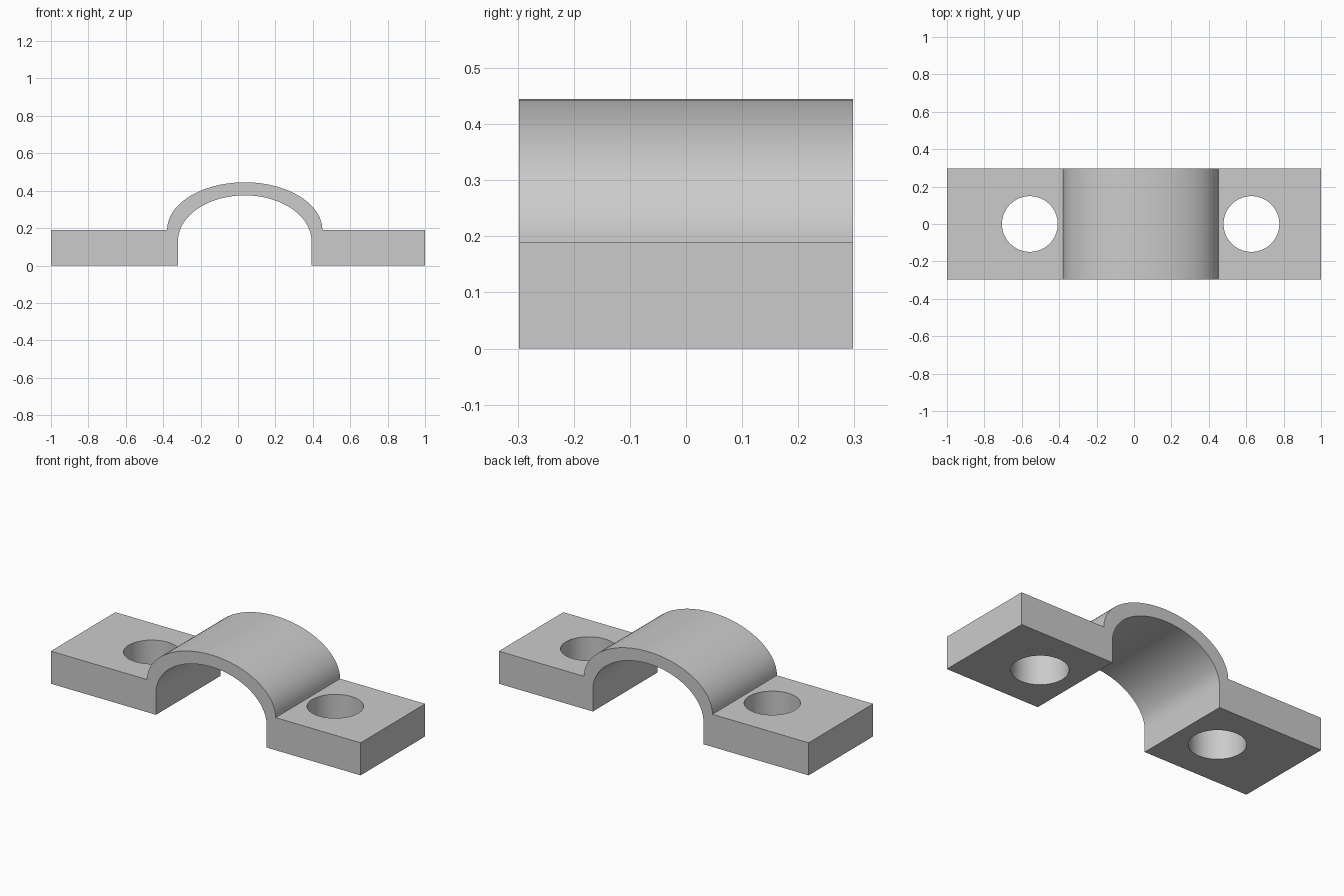
import bpy, bmesh
from math import sin, cos, pi

cube = bpy.data.objects.get("Cube")
if cube:
    bpy.data.objects.remove(cube, do_unlink=True)

DEPTH = 0.595
FLANGE_TOP = 0.19
ARCH_X = 0.036
SEGMENTS = 48

grey = bpy.data.materials.new("light grey")
grey.use_nodes = True
colour = (0.6, 0.6, 0.6, 1)
grey.diffuse_color = colour
grey.node_tree.nodes["Principled BSDF"].inputs["Base Color"].default_value = colour


def arc(rx, rz, base):
    """Half ellipse from left to right over the arch centre."""
    angles = [pi * (1 - i / SEGMENTS) for i in range(SEGMENTS + 1)]
    return [(ARCH_X + rx * cos(a), base + rz * sin(a)) for a in angles]


def make_object(name, bm):
    bmesh.ops.recalc_face_normals(bm, faces=bm.faces)
    mesh = bpy.data.meshes.new(name)
    bm.to_mesh(mesh)
    bm.free()
    mesh.materials.append(grey)
    obj = bpy.data.objects.new(name, mesh)
    bpy.context.collection.objects.link(obj)
    return obj


# Clamp: flanges and arch as one extruded profile
outer = arc(0.415, 0.255, FLANGE_TOP)
inner = arc(0.357, 0.245, 0.13)
profile = [(-1, 0), (-1, FLANGE_TOP)] + outer + [(1, FLANGE_TOP), (1, 0)]
profile += [(inner[-1][0], 0)] + inner[::-1] + [(inner[0][0], 0)]

bm = bmesh.new()
face = bm.faces.new([bm.verts.new((x, -DEPTH / 2, z)) for x, z in profile])
extruded = bmesh.ops.extrude_face_region(bm, geom=[face], use_keep_orig=True)
moved = [v for v in extruded["geom"] if isinstance(v, bmesh.types.BMVert)]
bmesh.ops.translate(bm, verts=moved, vec=(0, DEPTH, 0))
clamp = make_object("pipe_clamp", bm)

# Bolt holes through both flanges
for side, x in (("right", -0.557), ("left", 0.628)):
    bm = bmesh.new()
    bmesh.ops.create_cone(bm, cap_ends=True, segments=64,
                          radius1=0.149, radius2=0.149, depth=1)
    bmesh.ops.translate(bm, verts=bm.verts, vec=(x, 0, 0))
    cutter = make_object(side + "_hole_cutter", bm)
    cutter.hide_render = True
    cutter.hide_set(True)
    cut = clamp.modifiers.new(side + " bolt hole", 'BOOLEAN')
    cut.operation = 'DIFFERENCE'
    cut.solver = 'EXACT'
    cut.object = cutter

# Apply the cuts, then smooth the curved walls only
bpy.ops.object.select_all(action='DESELECT')
clamp.select_set(True)
bpy.context.view_layer.objects.active = clamp
for modifier in list(clamp.modifiers):
    bpy.ops.object.modifier_apply(modifier=modifier.name)
bpy.ops.object.shade_smooth_by_angle(angle=pi / 6)
for obj in [o for o in bpy.data.objects if o.name.endswith("_hole_cutter")]:
    bpy.data.objects.remove(obj, do_unlink=True)
